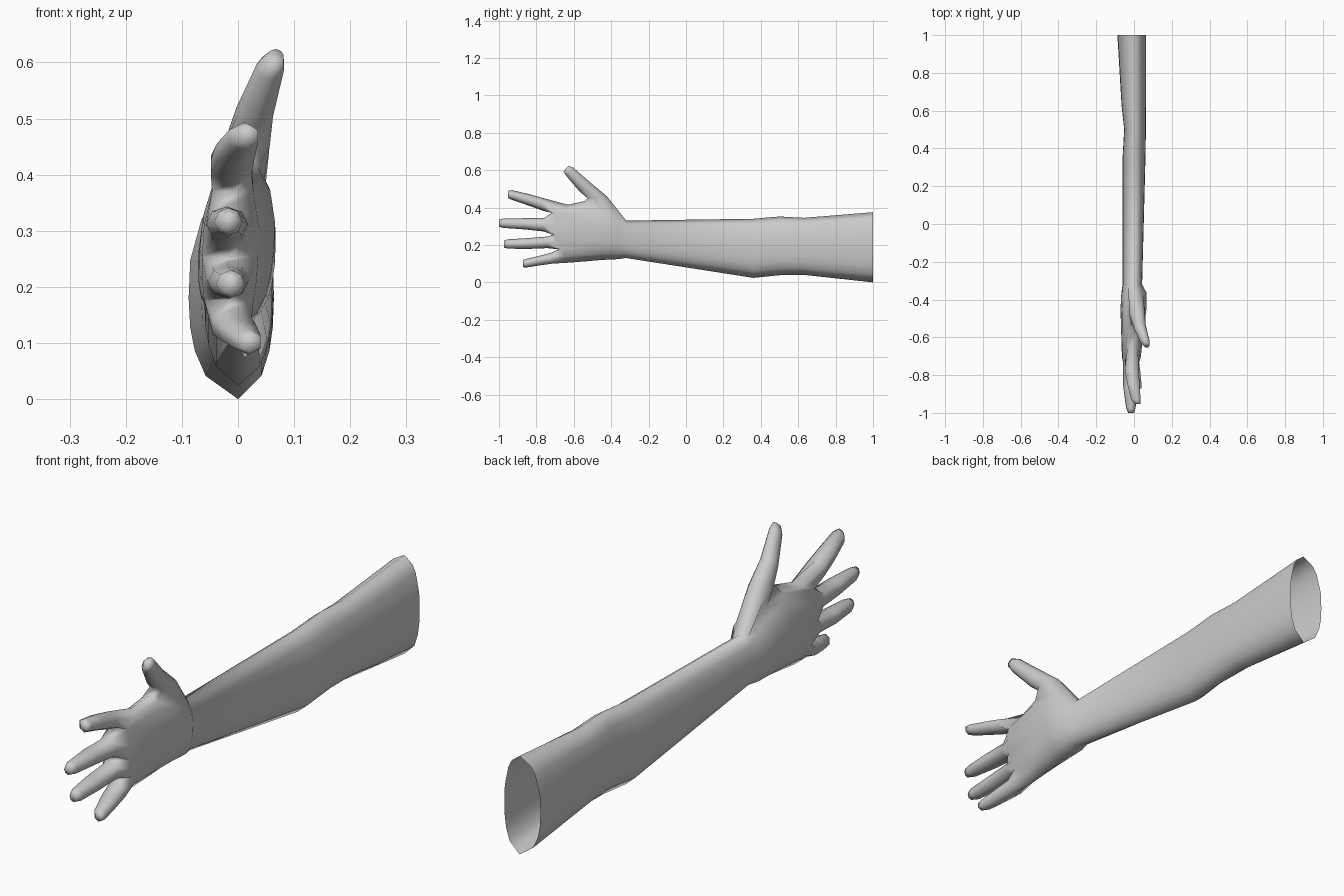
import bpy, bmesh, math
from mathutils import Vector

if "Cube" in bpy.data.objects:
    bpy.data.objects.remove(bpy.data.objects["Cube"])

bm = bmesh.new()

# Heights of the section points, from top edge to bottom edge
T = [1, .93, .855, .66, .48, .34, .23, .11, 0]


def section(y, zlo, zhi, xlo, xhi, ax=0.0, shear=0.0, dy=None):
    """16-point flattened section: top, back side (-x), bottom, palm side (+x)."""
    ring = []
    for i in range(16):
        j = i if i <= 8 else 16 - i
        t = T[j]
        w = max(0.0, 1 - abs(2 * t - 1) ** 2.5) ** 0.55
        x = ax + w * ((xlo if i < 8 else xhi) - ax) + shear * (t - .5)
        yy = y + (dy[j] if dy else 0)
        ring.append(bm.verts.new((x, yy, zlo + t * (zhi - zlo))))
    return ring


def bridge(a, b, skip=()):
    n = len(a)
    for i in range(n):
        if i not in skip:
            k = (i + 1) % n
            bm.faces.new((a[i], a[k], b[k], b[i]))


def digit(root, rings):
    """Grow a tapering digit from an open loop and close its tip."""
    n = len(root)
    prev = root
    for x, y, z, hx, hu, u in rings:
        u = Vector(u).normalized()
        ring = []
        for i in range(n):
            a = 2 * math.pi * i / n
            p = Vector((x, y, z)) + u * (hu * math.cos(a))
            p.x -= hx * math.sin(a)
            ring.append(bm.verts.new(p))
        bridge(prev, ring)
        prev = ring
    bm.faces.new(prev)


# Forearm from the open sleeve end to the wrist, then the palm
knuckle_dy = [0, -.02, -.075, -.075, -.07, -.06, -.04, -.015, 0]
sections = [
    section(1.0, 0, .375, -.088, .064),
    section(.63, .04, .345, -.066, .064),
    section(.5, .038, .352, -.052, .063),
    section(.36, .024, .34, -.06, .061),
    section(-.32, .13, .33, -.06, .043),
    section(-.365, .124, .365, -.066, .066, .005, .02),
    section(-.45, .12, .415, -.07, .064, .005, .025),
    section(-.54, .112, .435, -.068, .052, .0, .02),
    section(-.63, .105, .415, -.064, .036, -.01, .01, knuckle_dy),
]
# The faces beside the top edge stay open where the thumb grows
for i in range(len(sections) - 1):
    bridge(sections[i], sections[i + 1], (0, 15) if i in (4, 5, 6) else ())

# Thumb
A, B1, B2, C = sections[4:8]
UP = (0, .66, .75)
digit([A[0], A[1], B1[1], B2[1], C[1], C[0], C[15], B2[15], B1[15], A[15]], [
    (.016, -.475, .455, .043, .052, (0, .99, .1)),
    (.030, -.543, .512, .034, .037, UP),
    (.058, -.622, .592, .025, .029, UP),
    (.067, -.642, .609, .015, .020, UP)])
# drop the edge points left inside the thumb root
for r in (B1, B2):
    if not r[0].link_faces:
        bm.verts.remove(r[0])

# Webs between the fingers
K = sections[-1]
web = []
for i in (2, 4, 6):
    m = (K[i].co + K[16 - i].co) / 2
    m.y -= .012
    web.append(bm.verts.new(m))
m1, m2, m3 = web
Z = (0, 0, 1)

# Index, middle, ring and little finger
digit([K[0], K[1], K[2], m1, K[14], K[15]], [
    (-.012, -.765, .417, .042, .034, Z),
    (-.004, -.84, .441, .038, .031, Z),
    (.010, -.93, .467, .029, .026, Z),
    (.020, -.952, .470, .018, .019, Z)])
digit([m1, K[2], K[3], K[4], m2, K[12], K[13], K[14]], [
    (-.019, -.76, .308, .038, .036, Z),
    (-.020, -.86, .313, .037, .030, Z),
    (-.017, -.975, .316, .025, .025, Z),
    (-.015, -1.0, .317, .016, .019, Z)])
digit([m2, K[4], K[5], K[6], m3, K[10], K[11], K[12]], [
    (-.019, -.74, .214, .038, .031, Z),
    (-.018, -.84, .208, .036, .029, Z),
    (-.013, -.95, .205, .026, .025, Z),
    (-.010, -.973, .205, .017, .019, Z)])
digit([m3, K[6], K[7], K[8], K[9], K[10]], [
    (-.010, -.715, .130, .040, .030, Z),
    (.002, -.78, .117, .036, .026, Z),
    (.018, -.855, .102, .026, .023, Z),
    (.024, -.872, .100, .018, .018, Z)])

bmesh.ops.recalc_face_normals(bm, faces=bm.faces)
for f in bm.faces:
    f.smooth = True
mesh = bpy.data.meshes.new("forearm_and_hand")
bm.to_mesh(mesh)
bm.free()

mat = bpy.data.materials.new("light_grey")
mat.diffuse_color = (.6, .6, .6, 1)
mat.use_nodes = True
mat.node_tree.nodes["Principled BSDF"].inputs["Base Color"].default_value = mat.diffuse_color
mesh.materials.append(mat)
arm = bpy.data.objects.new("forearm_and_hand", mesh)
bpy.context.collection.objects.link(arm)
